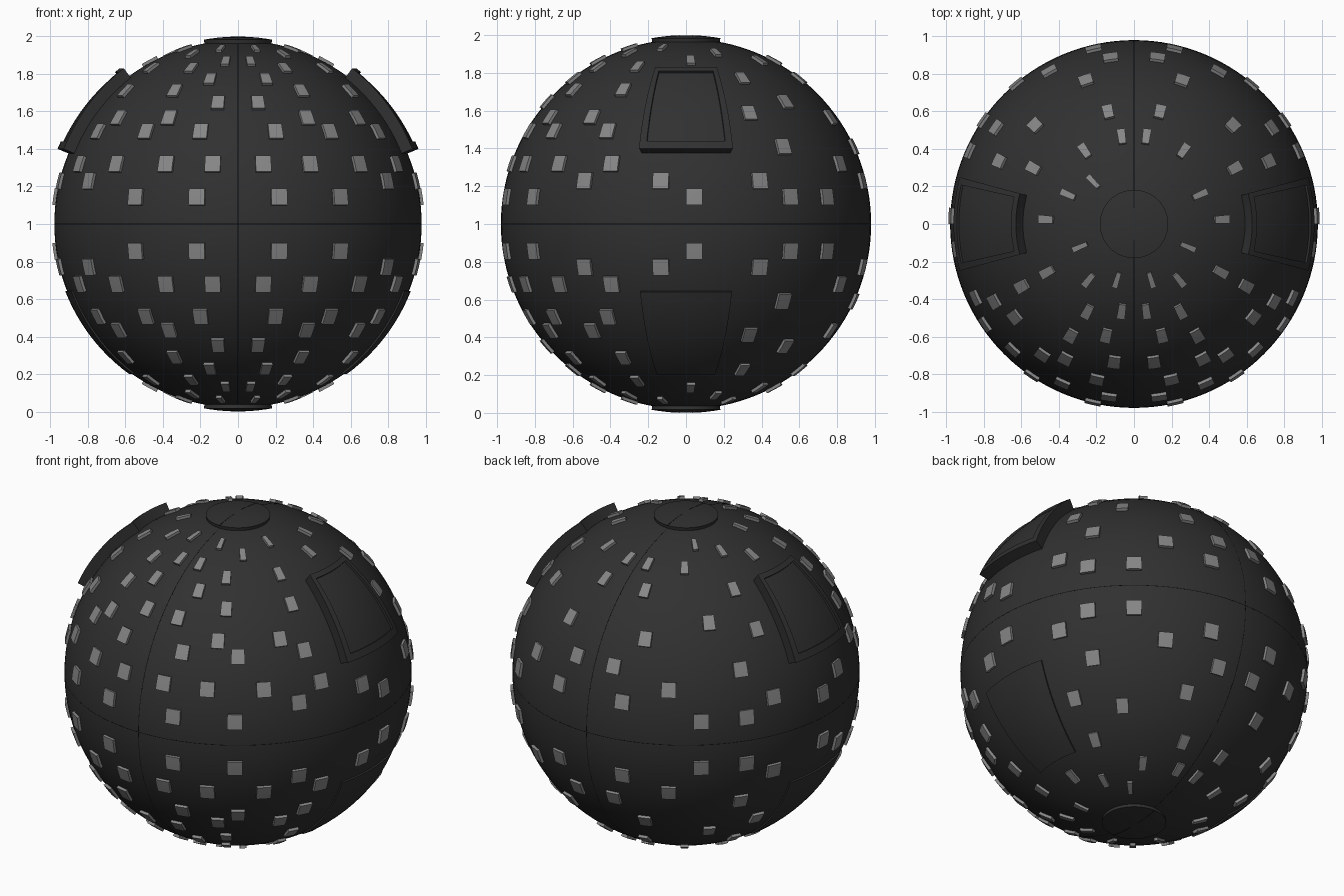
import bpy, bmesh, math
from mathutils import Vector

if "Cube" in bpy.data.objects:
    bpy.data.objects.remove(bpy.data.objects["Cube"])

R = 0.979                      # shell radius
CENTRE = Vector((0, 0, 1))


def material(name, grey, rough=0.6):
    m = bpy.data.materials.new(name)
    m.use_nodes = True
    col = (grey, grey, grey, 1)
    m.diffuse_color = col
    bsdf = m.node_tree.nodes["Principled BSDF"]
    bsdf.inputs["Base Color"].default_value = col
    bsdf.inputs["Roughness"].default_value = rough
    return m


SHELL = material("charcoal", 0.03)
TILE = material("light grey", 0.24)
SEAM = material("seam black", 0.008)


def point(az, lat, r):
    """Azimuth is measured from the front towards +x, in degrees."""
    a, l = math.radians(az), math.radians(lat)
    return CENTRE + r * Vector((math.sin(a) * math.cos(l), -math.cos(a) * math.cos(l), math.sin(l)))


def add_patch(bm, az0, az1, lat0, lat1, r0, r1, na=2, nl=2):
    """Closed curved slab between two radii of the sphere."""
    grids = []
    for r in (r0, r1):
        grids.append([[bm.verts.new(point(az0 + (az1 - az0) * i / na, lat0 + (lat1 - lat0) * j / nl, r))
                       for j in range(nl + 1)] for i in range(na + 1)])
    lo, hi = grids
    faces = []
    for i in range(na):
        for j in range(nl):
            for g in (lo, hi):
                faces.append(bm.faces.new((g[i][j], g[i + 1][j], g[i + 1][j + 1], g[i][j + 1])))
    for i in range(na):
        for j in (0, nl):
            faces.append(bm.faces.new((lo[i][j], lo[i + 1][j], hi[i + 1][j], hi[i][j])))
    for j in range(nl):
        for i in (0, na):
            faces.append(bm.faces.new((lo[i][j], lo[i][j + 1], hi[i][j + 1], hi[i][j])))
    verts = [v for g in grids for row in g for v in row]
    bmesh.ops.remove_doubles(bm, verts=verts, dist=1e-5)


def smooth(obj):
    bpy.ops.object.select_all(action='DESELECT')
    obj.select_set(True)
    bpy.context.view_layer.objects.active = obj
    bpy.ops.object.shade_smooth_by_angle(angle=math.radians(30))


def make_object(name, bm, mat):
    bmesh.ops.recalc_face_normals(bm, faces=bm.faces[:])
    me = bpy.data.meshes.new(name)
    bm.to_mesh(me)
    bm.free()
    me.materials.append(mat)
    obj = bpy.data.objects.new(name, me)
    bpy.context.collection.objects.link(obj)
    smooth(obj)
    return obj


# Main shell
bpy.ops.mesh.primitive_uv_sphere_add(segments=128, ring_count=64, radius=R, location=CENTRE)
shell = bpy.context.object
shell.name = "shell"
shell.data.materials.append(SHELL)
smooth(shell)

# Seams around the equator and over the poles
for name, rot in (("equator_seam", (0, 0, 0)), ("meridian_seam", (0, math.pi / 2, 0))):
    bpy.ops.mesh.primitive_torus_add(major_radius=R - 0.001, minor_radius=0.0022, major_segments=128,
                                     minor_segments=6, location=CENTRE, rotation=rot)
    ring = bpy.context.object
    ring.name = name
    ring.data.materials.append(SEAM)
    smooth(ring)

# Round polar caps, each split in two halves by a thin seam
for name, s in (("top_cap", 1), ("bottom_cap", -1)):
    bm = bmesh.new()
    for az in (0, 180):
        add_patch(bm, az, az + 180, s * 79.5, s * 90, 0.96, 0.999, 32, 5)
    make_object(name, bm, SHELL)
    bm = bmesh.new()
    for az in (0, 180):
        add_patch(bm, az - 0.9, az + 0.9, s * 79.5, s * 88, 0.995, 1.0, 1, 5)
    make_object(name + "_seam", bm, SEAM)

# Side hatches: raised framed one above, almost flush one below
for side, az in (("left", 90), ("right", -90)):
    bm = bmesh.new()
    add_patch(bm, az - 12.7, az + 12.7, 25, 51, 0.96, 1.030, 10, 10)
    make_object(side + "_hatch_panel", bm, SHELL)
    bm = bmesh.new()
    add_patch(bm, az - 15, az + 15, 22.6, 25, 0.96, 1.042, 10, 1)
    add_patch(bm, az - 15, az + 15, 51, 52.8, 0.96, 1.042, 10, 1)
    add_patch(bm, az - 15, az - 12.7, 25, 51, 0.96, 1.042, 1, 10)
    add_patch(bm, az + 12.7, az + 15, 25, 51, 0.96, 1.042, 1, 10)
    make_object(side + "_hatch_frame", bm, SHELL)
    bm = bmesh.new()
    add_patch(bm, az - 15.3, az + 15.3, -54, -21.3, 0.96, 0.988, 12, 12)
    make_object(side + "_lower_hatch", bm, SHELL)

# Small tiles: latitude -> azimuths, repeated left/right and above/below
TILES = {
    8.4: (13, 34, 92.5, 124.5, 140),
    13.4: (56, 82, 114, 167),
    18.9: (8.3, 24.3, 44, 65, 151),
    24.5: (125, 172),
    30: (13.5, 35, 61),
    35: (27, 52, 161.5),
    36.5: (115,),
    41: (8.2, 135),
    46: (29.5, 61),
    51.5: (14, 119, 167),
    57.5: (28, 61),
    61.5: (8, 93, 146, 172),
    67: (39, 114),
    71.5: (17, 67),
}
HALF = 2.55
for name, s in (("upper_tiles", 1), ("lower_tiles", -1)):
    bm = bmesh.new()
    spots = [(m * az, lat) for lat, row in TILES.items() for az in row for m in (1, -1)]
    spots.append((-136 * s, 71.5))
    for az, lat in spots:
        add_patch(bm, az - HALF, az + HALF, s * lat - HALF, s * lat + HALF, 0.965, 0.995)
    make_object(name, bm, TILE)
